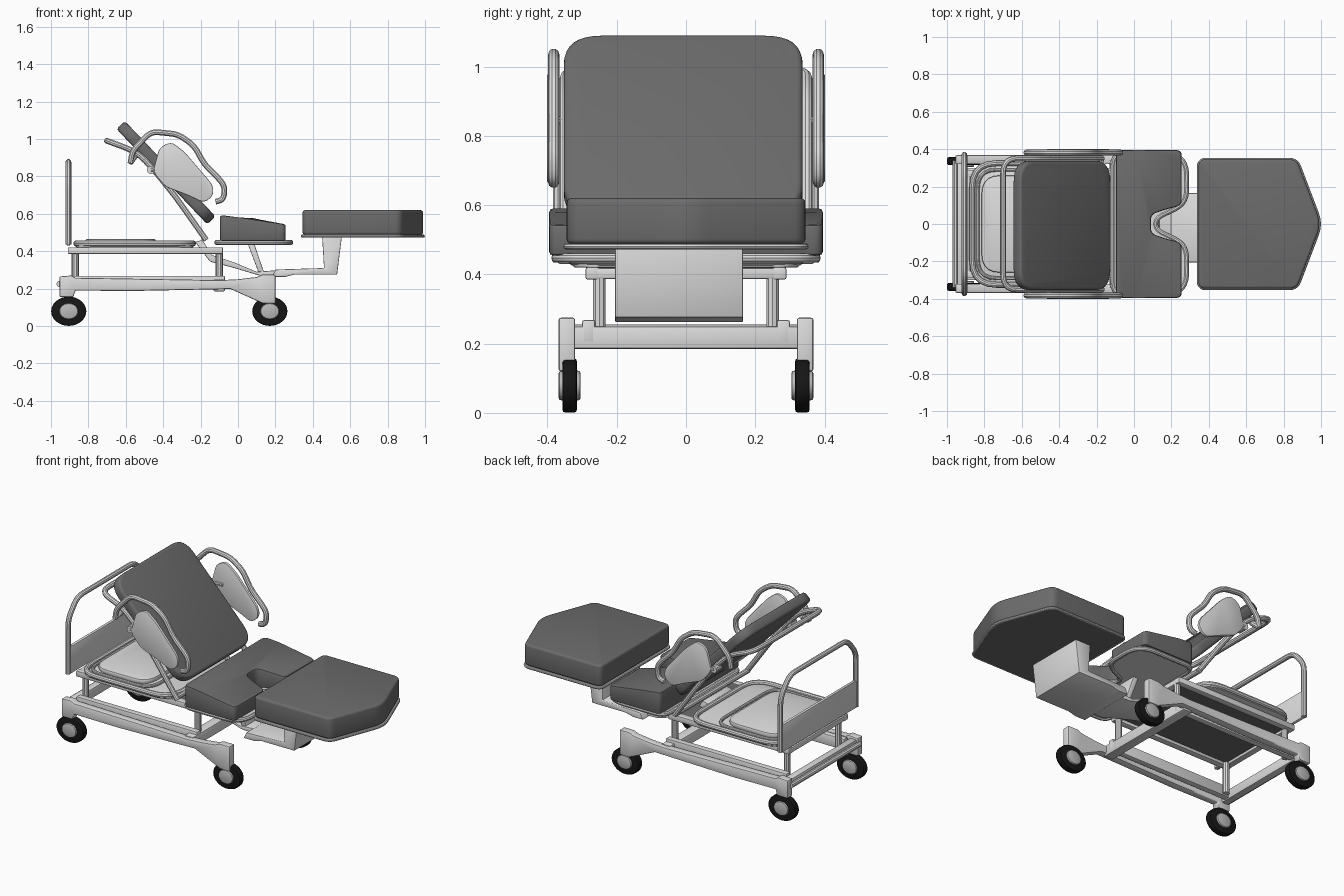
import bpy, bmesh, math
from mathutils import Vector

if "Cube" in bpy.data.objects:
    bpy.data.objects.remove(bpy.data.objects["Cube"])


def mat(name, v):
    m = bpy.data.materials.new(name)
    m.diffuse_color = (v, v, v, 1)
    m.use_nodes = True
    m.node_tree.nodes["Principled BSDF"].inputs["Base Color"].default_value = m.diffuse_color
    return m


LIGHT = mat("light_grey_frame", 0.72)
DARK = mat("dark_grey_cushion", 0.15)
BLACK = mat("black_rubber", 0.008)
HUB = mat("mid_grey_hub", 0.5)

AX = {'x': lambda a, b, c: (c, a, b),
      'y': lambda a, b, c: (a, c, b),
      'z': lambda a, b, c: (a, b, c)}


def link(name, mesh, m):
    ob = bpy.data.objects.new(name, mesh)
    mesh.materials.clear()
    mesh.materials.append(m)
    bpy.context.collection.objects.link(ob)
    return ob


def fillet(pts, r, closed=True, n=5):
    """Round the corners of a path."""
    pts = [Vector(p) for p in pts]
    out = []
    for i, p in enumerate(pts):
        if not closed and i in (0, len(pts) - 1):
            out.append(p)
            continue
        a, b = pts[i - 1] - p, pts[(i + 1) % len(pts)] - p
        s = p + a.normalized() * min(r, a.length * 0.48)
        e = p + b.normalized() * min(r, b.length * 0.48)
        for k in range(n + 1):
            t = k / n
            out.append(s * (1 - t) ** 2 + p * (2 * t * (1 - t)) + e * t * t)
    return out


def prism(name, pts, axis, lo, hi, m, bevel=0.0, segs=2, shape=None):
    """Extrude a 2D outline along an axis, then round its sharp edges."""
    f = AX.get(axis, axis)
    bm = bmesh.new()
    va = [bm.verts.new(f(p[0], p[1], lo)) for p in pts]
    vb = [bm.verts.new(f(p[0], p[1], hi)) for p in pts]
    bm.faces.new(va)
    bm.faces.new(vb)
    for i in range(len(pts)):
        j = (i + 1) % len(pts)
        bm.faces.new((va[i], va[j], vb[j], vb[i]))
    bmesh.ops.recalc_face_normals(bm, faces=bm.faces)
    if shape:
        shape(bm)
    if bevel:
        es = [e for e in bm.edges if e.calc_face_angle(0) > 0.7]
        bmesh.ops.bevel(bm, geom=es, offset=bevel, segments=segs,
                        profile=0.5, affect='EDGES', clamp_overlap=True)
    me = bpy.data.meshes.new(name)
    bm.to_mesh(me)
    bm.free()
    return link(name, me, m)


def box(name, x, y, z, m=LIGHT, bevel=0.006):
    rect = [(x[0], y[0]), (x[1], y[0]), (x[1], y[1]), (x[0], y[1])]
    return prism(name, rect, 'z', z[0], z[1], m, bevel)


def tube(name, pts, r, m=LIGHT, closed=False, corner=0.05):
    cu = bpy.data.curves.new(name, 'CURVE')
    cu.dimensions = '3D'
    cu.bevel_depth, cu.bevel_resolution, cu.use_fill_caps = r, 3, True
    path = fillet(pts, corner, closed)
    sp = cu.splines.new('POLY')
    sp.points.add(len(path) - 1)
    for q, p in zip(sp.points, path):
        q.co = (*p, 1)
    sp.use_cyclic_u = closed
    tmp = bpy.data.objects.new("tmp", cu)
    bpy.context.collection.objects.link(tmp)
    bpy.context.view_layer.update()
    dg = bpy.context.evaluated_depsgraph_get()
    me = bpy.data.meshes.new_from_object(tmp.evaluated_get(dg))
    bpy.data.objects.remove(tmp)
    return link(name, me, m)


def ellipse(cx, cz, rx, rz, n=32):
    return [(cx + rx * math.cos(k * math.tau / n), cz + rz * math.sin(k * math.tau / n)) for k in range(n)]


def mirrored(half):
    return half + [(x, -y) for x, y in reversed(half)]


for s, side in ((-1, "right"), (1, "left")):
    # wheels, hubs and legs
    wy = s * 0.336
    for cx, end in ((-0.905, "head"), (0.17, "foot")):
        prism(f"{side}_{end}_tyre", ellipse(cx, 0.079, 0.094, 0.078), 'y', wy - 0.021, wy + 0.021, BLACK, 0.008)
        prism(f"{side}_{end}_hub", ellipse(cx, 0.079, 0.05, 0.043, 24), 'y', wy - 0.032, wy + 0.032, HUB, 0.008)
    # side beam with drop ends over the wheels
    beam = [(-0.955, 0.265), (-0.89, 0.27), (-0.87, 0.258), (-0.1, 0.245), (0, 0.25), (0.12, 0.215), (0.13, 0.275),
            (0.2, 0.275), (0.2, 0.12), (0.135, 0.12), (0.1, 0.135), (-0.04, 0.198),
            (-0.58, 0.187), (-0.87, 0.19), (-0.88, 0.155), (-0.955, 0.155)]
    beam[5] = (0.1, 0.262)
    prism(f"{side}_base_beam", beam, 'y', s * 0.32, s * 0.368, LIGHT, 0.007)
    box(f"{side}_inner_rail", (-0.9, -0.07), sorted((s * 0.262, s * 0.3)), (0.2, 0.268))
    # lifting posts and upper frame
    for px, name in ((-0.87, "head"), (-0.1, "foot")):
        tube(f"{side}_{name}_post", [(px, s * 0.25, 0.21), (px, s * 0.25, 0.4)], 0.019)
    box(f"{side}_upper_rail", (-0.91, -0.08), sorted((s * 0.25, s * 0.29)), (0.385, 0.421))
    # armrest panel, handle and pivot
    panel = fillet([(-0.42, 0.955), (-0.355, 0.985), (-0.285, 0.93), (-0.135, 0.755), (-0.13, 0.70),
                    (-0.18, 0.658), (-0.27, 0.70), (-0.39, 0.745), (-0.455, 0.825)], 0.03)
    prism(f"{side}_guard_panel", panel, 'y', s * 0.383, s * 0.402, LIGHT, 0.005)
    handle = [(-0.575, 0.87), (-0.565, 0.935), (-0.465, 1.04), (-0.32, 1.025), (-0.235, 0.965), (-0.18, 0.865),
              (-0.085, 0.77), (-0.07, 0.73), (-0.08, 0.675), (-0.12, 0.665)]
    tube(f"{side}_guard_handle", [(x, s * 0.382, z) for x, z in handle], 0.016, corner=0.04)
    tube(f"{side}_guard_link", [(-0.575, s * 0.382, 0.875), (-0.55, s * 0.345, 0.91)], 0.016)
    tube(f"{side}_guard_pivot", [(-0.465, s * 0.34, 0.835), (-0.465, s * 0.395, 0.835)], 0.022)
    tube(f"{side}_guard_arm", [(-0.465, s * 0.388, 0.835), (-0.37, s * 0.388, 0.84)], 0.012)

# base cross bars
box("head_cross_bar", (-0.945, -0.9), (-0.34, 0.34), (0.195, 0.255))
box("foot_cross_bar", (-0.13, -0.07), (-0.34, 0.34), (0.185, 0.25))
tube("head_bumper_bar", [(-0.955, -0.34, 0.225), (-0.955, 0.34, 0.225)], 0.016)

# upper frame ends, dark underside and platform
for x in (-0.91, -0.12):
    box("upper_cross_rail", (x, x + 0.04), (-0.285, 0.285), (0.387, 0.419))
box("platform_underside", (-0.88, -0.1), (-0.285, 0.285), (0.403, 0.42), DARK, 0)
plate = mirrored([(-0.865, 0.325), (-0.24, 0.325)][::-1])
prism("platform", fillet(plate, 0.1), 'z', 0.42, 0.437, LIGHT, 0.004)
tube("platform_rim", [(x, y, 0.441) for x, y in plate], 0.016, closed=True, corner=0.13)
prism("platform_panel", fillet(mirrored([(-0.44, 0.26), (-0.815, 0.26)]), 0.1), 'z', 0.436, 0.465, LIGHT, 0.008)
tube("platform_inner_rim", [(x, y, 0.445) for x, y in mirrored([(-0.4, 0.29), (-0.835, 0.29)])], 0.01,
     closed=True, corner=0.1)

# headboard
tube("headboard_arch", [(-0.907, y, z) for y, z in ((-0.37, 0.435), (-0.37, 0.77), (-0.28, 0.877),
     (0.28, 0.877), (0.37, 0.77), (0.37, 0.435))], 0.0155)
box("headboard_panel", (-0.917, -0.897), (-0.37, 0.37), (0.43, 0.60))

# backrest frame
half = [(-0.17, 0.46), (-0.34, 0.70), (-0.47, 0.86), (-0.55, 0.935), (-0.70, 0.99)]
tube("backrest_frame", [(x, -0.35, z) for x, z in half] + [(x, 0.35, z) for x, z in reversed(half)],
     0.016, corner=0.08)
tube("backrest_lower_bar", [(-0.18, -0.35, 0.47), (-0.18, 0.35, 0.47)], 0.016)

# backrest cushion, tilted
up = Vector((-0.49, 0, 0.515)).normalized()
nrm = Vector((up.z, 0, -up.x))
mid = Vector((-0.385, -0.008, 0.82))
cushion = fillet([(-0.345, -0.352), (0.345, -0.352), (0.345, 0.352), (-0.345, 0.352)], 0.11, n=8)
prism("backrest_cushion", cushion, lambda a, b, c: mid + Vector((0, a, 0)) + up * b + nrm * c,
      -0.031, 0.031, DARK, 0.016, 3)


# seat cushion with a front notch and a sloping top
def slope(bm):
    bmesh.ops.bisect_plane(bm, geom=bm.verts[:] + bm.edges[:] + bm.faces[:],
                           plane_co=(0.01, 0, 0), plane_no=(1, 0, 0))
    for v in bm.verts:
        if v.co.z > 0.5 and v.co.x > 0.015:
            v.co.z -= (v.co.x - 0.01) * 0.19


seat = fillet(mirrored([(-0.097, -0.395), (0.255, -0.395), (0.255, -0.10), (0.16, -0.075), (0.09, -0.05)]), 0.03)
prism("seat_cushion", seat, 'z', 0.455, 0.59, DARK, 0.01, 2, slope)
tray = mirrored([(-0.113, -0.375), (0.22, -0.375), (0.28, -0.32), (0.282, -0.14), (0.235, -0.085), (0.115, -0.035)])
prism("seat_tray", fillet(tray, 0.06), 'z', 0.44, 0.456, LIGHT)
tube("seat_tray_rim", [(x, y, 0.447) for x, y in tray], 0.014, closed=True, corner=0.06)

# foot cushion, plate and rim
foot = mirrored([(0.345, -0.345), (0.87, -0.345), (0.99, -0.03)])
prism("foot_cushion", fillet(foot, 0.035), 'z', 0.488, 0.62, DARK, 0.014, 3)
prism("foot_plate", fillet(foot, 0.035), 'z', 0.474, 0.489, DARK)
tube("foot_plate_rim", [(x, y, 0.481) for x, y in foot], 0.009, closed=True, corner=0.04)

# foot support bracket, swept arm and seat strut
prism("foot_bracket", [(0.45, 0.475), (0.555, 0.475), (0.53, 0.275), (0.3, 0.275), (0.25, 0.262), (0.18, 0.262),
      (0.2, 0.302), (0.46, 0.31)], 'y', -0.205, 0.165, LIGHT, 0.005)
prism("support_arm", [(0.26, 0.302), (0.1, 0.29), (-0.02, 0.34), (-0.14, 0.38), (-0.19, 0.46), (-0.23, 0.45),
      (-0.15, 0.345), (-0.02, 0.31), (0.12, 0.268), (0.26, 0.264)], 'y', -0.13, 0.11, LIGHT, 0.005)
prism("seat_strut", [(0.05, 0.445), (0.085, 0.445), (0.14, 0.285), (0.11, 0.285)], 'y', -0.12, 0.10, LIGHT, 0.004)

# smooth shading with crisp edges
for ob in bpy.context.scene.objects:
    ob.select_set(True)
    bpy.context.view_layer.objects.active = ob
bpy.ops.object.shade_smooth_by_angle(angle=math.radians(35))
